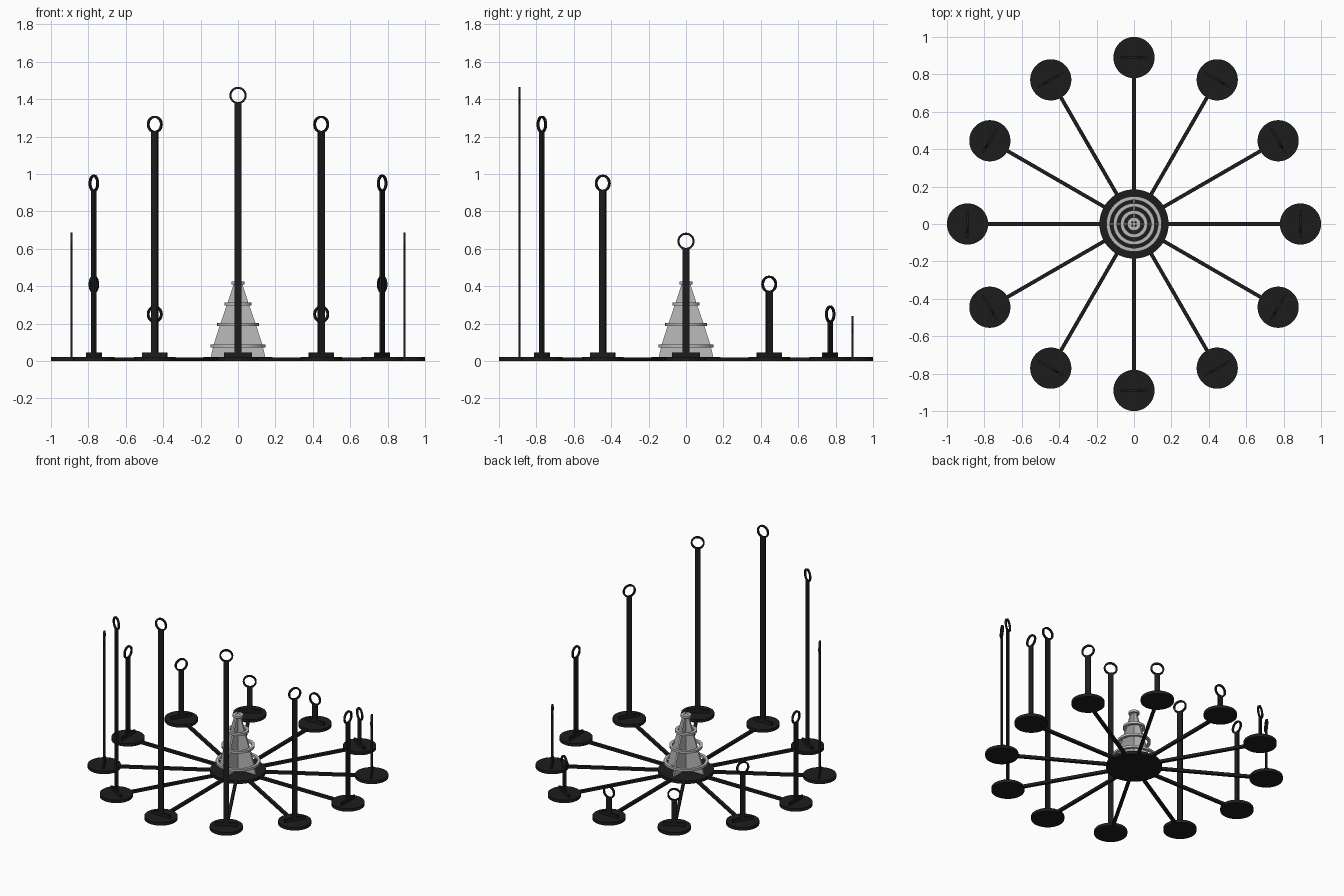
import bpy, bmesh, math
from mathutils import Matrix

if "Cube" in bpy.data.objects:
    bpy.data.objects.remove(bpy.data.objects["Cube"])

T = 0.012      # plate thickness
BASE = 0.022   # base plate height
R = 0.89       # radius of the circle of discs


def material(name, c):
    m = bpy.data.materials.new(name)
    m.diffuse_color = (c, c, c, 1)
    m.use_nodes = True
    m.node_tree.nodes["Principled BSDF"].inputs["Base Color"].default_value = m.diffuse_color
    return m


black = material("black", 0.012)
silver = material("light_grey", 0.5)


def finish(bm, name, mat, matrix):
    bmesh.ops.recalc_face_normals(bm, faces=bm.faces)
    me = bpy.data.meshes.new(name)
    bm.to_mesh(me)
    bm.free()
    me.materials.append(mat)
    ob = bpy.data.objects.new(name, me)
    bpy.context.collection.objects.link(ob)
    ob.matrix_world = matrix
    for p in me.polygons:
        p.use_smooth = False
    return ob


def plate(name, outline, depth, mat, matrix=Matrix()):
    """Extrude a local xy outline upward by depth."""
    bm = bmesh.new()
    f = bm.faces.new([bm.verts.new((x, y, 0)) for x, y in outline])
    r = bmesh.ops.extrude_face_region(bm, geom=[f])
    vs = [v for v in r["geom"] if isinstance(v, bmesh.types.BMVert)]
    bmesh.ops.translate(bm, verts=vs, vec=(0, 0, depth))
    return finish(bm, name, mat, matrix)


def annulus(name, r_out, r_in, depth, mat, matrix=Matrix(), n=48):
    bm = bmesh.new()
    section = [(r_in, 0), (r_out, 0), (r_out, depth), (r_in, depth)]
    loops = []
    for i in range(n):
        a = math.tau * i / n
        loops.append([bm.verts.new((r * math.cos(a), r * math.sin(a), z)) for r, z in section])
    for i in range(n):
        p, q = loops[i], loops[(i + 1) % n]
        for k in range(4):
            bm.faces.new((p[k], q[k], q[(k + 1) % 4], p[(k + 1) % 4]))
    return finish(bm, name, mat, matrix)


def circle(r, n=64):
    return [(r * math.cos(math.tau * i / n), r * math.sin(math.tau * i / n)) for i in range(n)]


def upright(angle, radius, z=0):
    """Stand a plate up: local x tangential, local y up, thickness radial."""
    return (Matrix.Rotation(angle, 4, "Z") @ Matrix.Translation((radius, 0, z))
            @ Matrix.Rotation(math.pi / 2, 4, "Z") @ Matrix.Rotation(math.pi / 2, 4, "X")
            @ Matrix.Translation((0, 0, -T / 2)))


# central hub
plate("hub", circle(0.185), BASE, black)

# arms: spoke, disc, T-footed post and eye ring, tallest at the front
heights = [1.42, 1.265, 0.95, 0.64, 0.41, 0.25, 0.195]
for i in range(12):
    a = -math.pi / 2 + i * math.tau / 12
    h = heights[min(i, 12 - i)]
    rot = Matrix.Rotation(a, 4, "Z")
    plate("spoke", [(0.18, -0.01), (0.785, -0.01), (0.785, 0.01), (0.18, 0.01)],
          BASE - 0.002, black, rot)
    plate("disc", circle(0.11), BASE, black, rot @ Matrix.Translation((R, 0, 0)))
    top = h - 0.037
    half = [(0.075, 0.015), (0.075, 0.046), (0.0185, 0.046), (0.0185, top)]
    plate("post", half + [(-x, z) for x, z in reversed(half)], T, black, upright(a, R))
    annulus("eye_ring", 0.046, 0.035, T, black, upright(a, R, h))

# central tree: two crossed fins carrying four hoops
fin = [(0.146, 0.02), (0.13, 0.09), (0.094, 0.2), (0.056, 0.31), (0.02, 0.422)]
for a in (0, math.pi / 2):
    plate("tree_fin", fin + [(-x, z) for x, z in reversed(fin)], T, silver, upright(a, 0))
for r, z in [(0.148, 0.072), (0.111, 0.187), (0.073, 0.298), (0.036, 0.408)]:
    annulus("tree_hoop", r, r - 0.02, 0.016, silver, Matrix.Translation((0, 0, z)))
